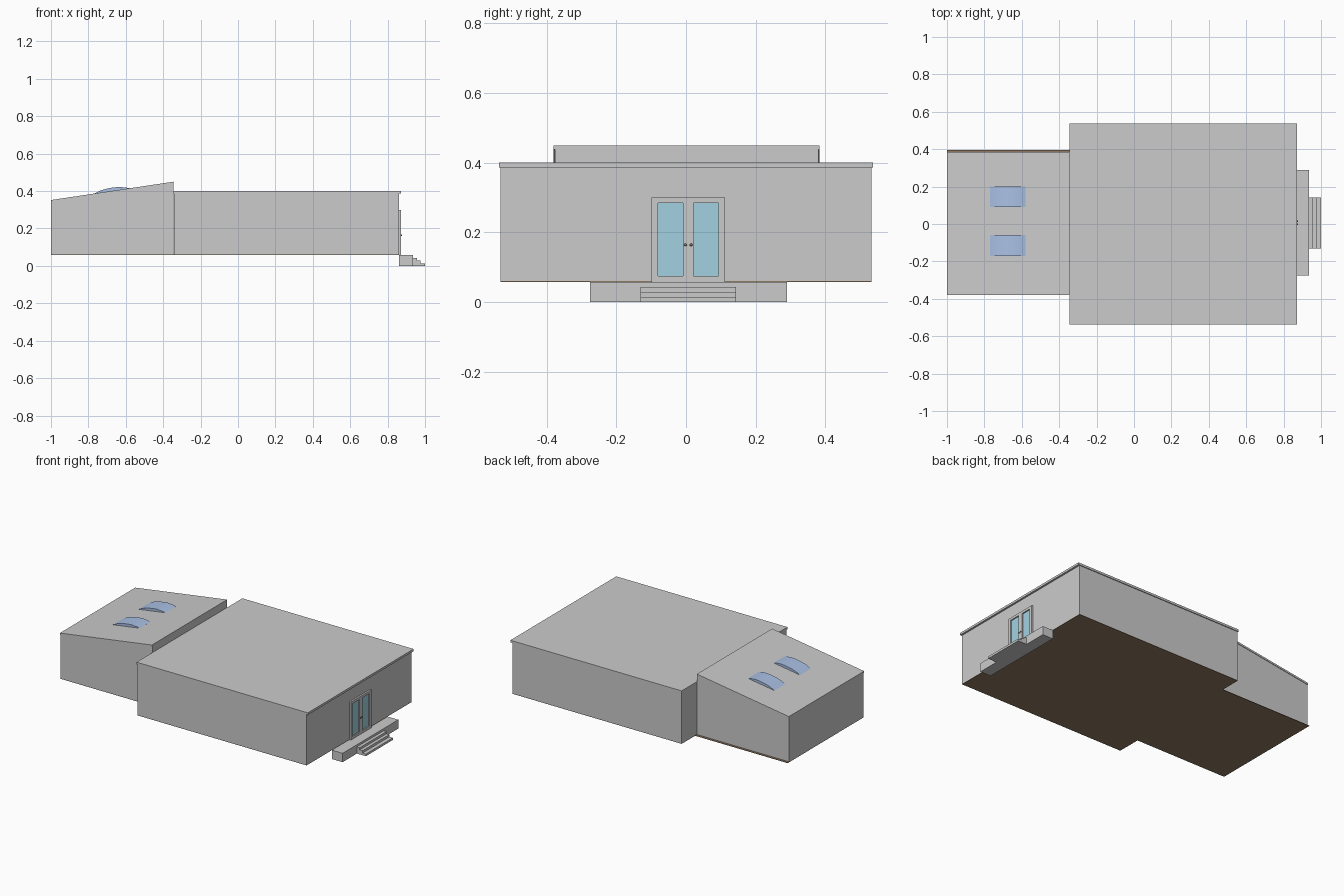
import bpy, bmesh

if "Cube" in bpy.data.objects:
    bpy.data.objects.remove(bpy.data.objects["Cube"])


def material(name, rgb):
    m = bpy.data.materials.new(name)
    m.diffuse_color = (*rgb, 1)
    m.use_nodes = True
    m.node_tree.nodes["Principled BSDF"].inputs["Base Color"].default_value = m.diffuse_color
    return m


BROWN = material("dark_wood", (0.28, 0.19, 0.12))
GLASS = material("door_glass", (0.36, 0.64, 0.75))
BLUE = material("skylight_blue", (0.40, 0.53, 0.78))


def finish(name, bm, mat=None):
    bmesh.ops.recalc_face_normals(bm, faces=bm.faces)
    mesh = bpy.data.meshes.new(name)
    bm.to_mesh(mesh)
    bm.free()
    ob = bpy.data.objects.new(name, mesh)
    bpy.context.collection.objects.link(ob)
    if mat:
        mesh.materials.append(mat)
    return ob


def prism(name, profile, y0, y1, mat=None):
    """Extrude an xz profile from y0 to y1."""
    bm = bmesh.new()
    face = bm.faces.new([bm.verts.new((x, y0, z)) for x, z in profile])
    ext = bmesh.ops.extrude_face_region(bm, geom=[face])["geom"]
    bmesh.ops.translate(bm, vec=(0, y1 - y0, 0),
                        verts=[v for v in ext if isinstance(v, bmesh.types.BMVert)])
    return finish(name, bm, mat)


def box(name, x, y, z, mat=None):
    profile = [(x[0], z[0]), (x[1], z[0]), (x[1], z[1]), (x[0], z[1])]
    return prism(name, profile, y[0], y[1], mat)


def smooth(ob):
    bpy.ops.object.select_all(action='DESELECT')
    ob.select_set(True)
    bpy.context.view_layer.objects.active = ob
    bpy.ops.object.shade_smooth_by_angle()


# Main hall: walls and slightly overhanging flat roof
box("hall_walls", (-0.342, 0.86), (-0.532, 0.532), (0.06, 0.386))
box("hall_roof", (-0.345, 0.872), (-0.537, 0.537), (0.386, 0.40))
box("hall_floor", (-0.342, 0.86), (-0.532, 0.532), (0.057, 0.06), BROWN)

# Rear annex: sloped walls, thin sloped roof, floor showing along the back
prism("annex_walls", [(-1, 0.06), (-0.346, 0.06), (-0.346, 0.438), (-1, 0.34)],
      -0.376, 0.381)
prism("annex_roof", [(-1, 0.34), (-0.346, 0.438), (-0.346, 0.45), (-1, 0.352)],
      -0.38, 0.384)
box("annex_floor", (-1, -0.342), (-0.376, 0.396), (0.057, 0.06), BROWN)

# Curved skylights, sunk a little into the slope
arc = [(-0.77, 0.386), (-0.74, 0.401), (-0.71, 0.411), (-0.67, 0.419),
       (-0.635, 0.422), (-0.60, 0.419), (-0.58, 0.415), (-0.58, 0.395)]
for i, y in enumerate((-0.115, 0.145)):
    smooth(prism(f"skylight_{i + 1}", arc, y - 0.055, y + 0.055, BLUE))

# Entrance platform and stairs
box("entrance_platform", (0.86, 0.936), (-0.275, 0.29), (0, 0.057))
prism("stairs", [(0.936, 0), (1, 0), (1, 0.014), (0.976, 0.014), (0.976, 0.029),
                 (0.956, 0.029), (0.956, 0.043), (0.936, 0.043)], -0.13, 0.143)

# Door frame, glass and knobs
mid = 0.0065
box("door_lintel", (0.86, 0.871), (mid - 0.105, mid + 0.105), (0.284, 0.30))
box("door_middle", (0.86, 0.871), (-0.009, 0.022), (0.057, 0.284))
for side, tag in ((-1, "left"), (1, "right")):
    jamb = sorted((mid + side * 0.0865, mid + side * 0.105))
    pane = sorted((mid + side * 0.0155, mid + side * 0.0865))
    box(f"door_jamb_{tag}", (0.86, 0.871), jamb, (0.057, 0.284))
    box(f"door_rail_{tag}", (0.86, 0.871), pane, (0.057, 0.074))
    box(f"door_pane_{tag}", (0.858, 0.863), pane, (0.074, 0.284), GLASS)
    bm = bmesh.new()
    bmesh.ops.create_uvsphere(bm, u_segments=12, v_segments=8, radius=0.004)
    bmesh.ops.translate(bm, verts=bm.verts, vec=(0.873, mid + side * 0.008, 0.164))
    smooth(finish(f"door_knob_{tag}", bm, BROWN))
